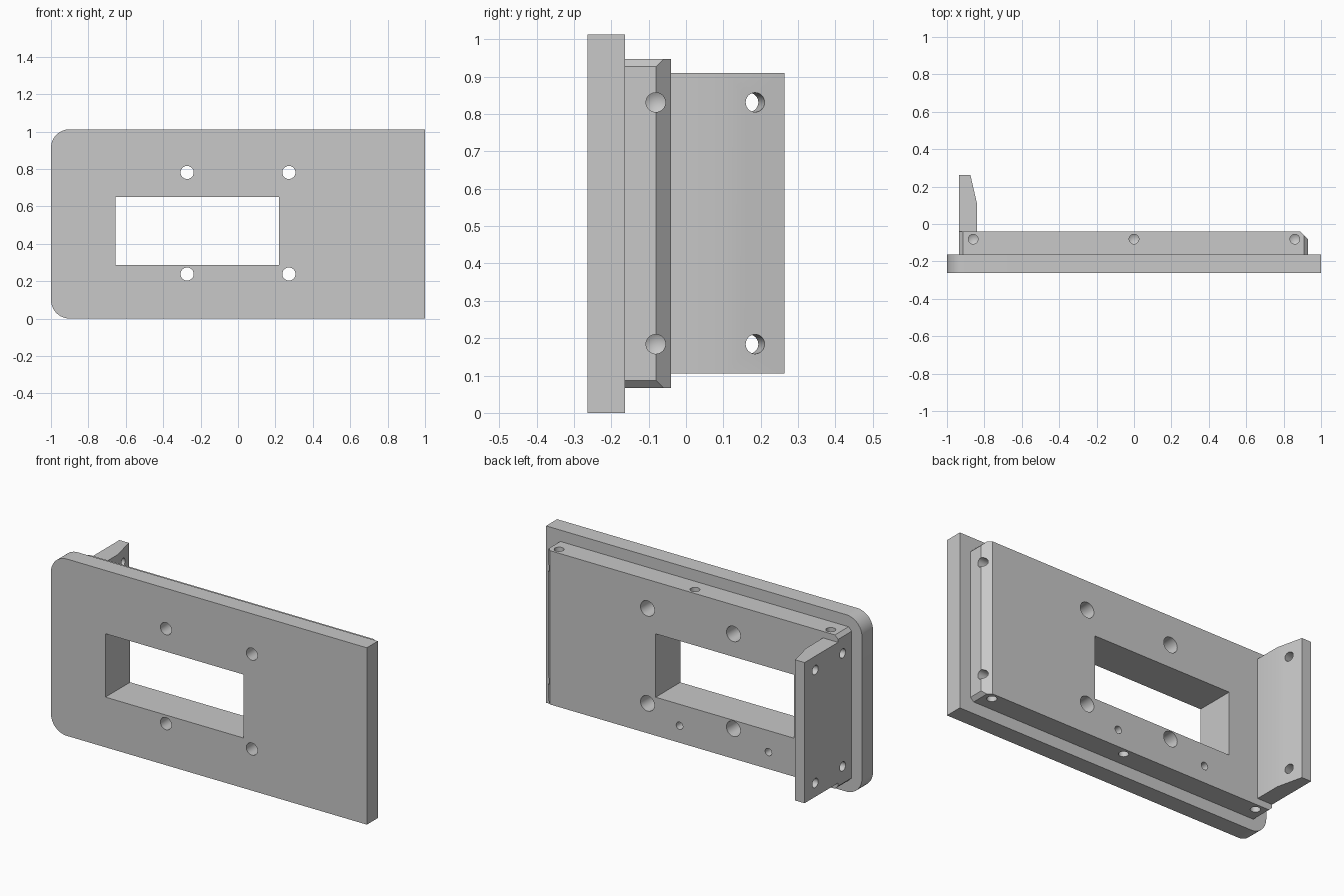
import bpy, bmesh, math
from mathutils import Vector

if "Cube" in bpy.data.objects:
    bpy.data.objects.remove(bpy.data.objects["Cube"], do_unlink=True)

grey = bpy.data.materials.new("plain grey")
grey.use_nodes = True
grey.diffuse_color = (0.58, 0.58, 0.58, 1)
grey.node_tree.nodes["Principled BSDF"].inputs["Base Color"].default_value = (0.58, 0.58, 0.58, 1)


def finish(name, bm):
    bmesh.ops.recalc_face_normals(bm, faces=bm.faces[:])
    mesh = bpy.data.meshes.new(name)
    bm.to_mesh(mesh)
    bm.free()
    mesh.materials.append(grey)
    obj = bpy.data.objects.new(name, mesh)
    bpy.context.collection.objects.link(obj)
    return obj


def prism(name, outline, lo, hi, axis):
    """Extrude an outline along y (outline in x, z) or z (outline in x, y)."""
    bm = bmesh.new()
    place = (lambda a, b: (a, lo, b)) if axis == "y" else (lambda a, b: (a, b, lo))
    face = bm.faces.new([bm.verts.new(place(a, b)) for a, b in outline])
    out = bmesh.ops.extrude_face_region(bm, geom=[face])
    shift = Vector((0, hi - lo, 0)) if axis == "y" else Vector((0, 0, hi - lo))
    bmesh.ops.translate(bm, vec=shift, verts=[v for v in out["geom"] if isinstance(v, bmesh.types.BMVert)])
    return finish(name, bm)


def rect(x0, x1, z0, z1):
    return [(x0, z0), (x1, z0), (x1, z1), (x0, z1)]


def drill(start, direction, profile):
    """Round cutter turned from (radius, depth) pairs."""
    bm = bmesh.new()
    pts = [bm.verts.new((r, 0, d)) for r, d in profile]
    edges = [bm.edges.new(pair) for pair in zip(pts, pts[1:])]
    bmesh.ops.spin(bm, geom=pts + edges, cent=(0, 0, 0), axis=(0, 0, 1),
                   angle=math.tau, steps=32, use_merge=True)
    bmesh.ops.remove_doubles(bm, verts=bm.verts[:], dist=0.0001)
    obj = finish("drill", bm)
    obj.location = start
    obj.rotation_mode = "QUATERNION"
    obj.rotation_quaternion = Vector(direction).to_track_quat("Z", "Y")
    return obj


def combine(target, tool, operation):
    mod = target.modifiers.new(operation, "BOOLEAN")
    mod.operation, mod.solver, mod.object = operation, "EXACT", tool
    tool.hide_render = True
    bpy.context.view_layer.update()
    bpy.context.view_layer.objects.active = target
    bpy.ops.object.modifier_apply(modifier=mod.name)
    bpy.data.objects.remove(tool, do_unlink=True)


# Front plate with two rounded corners on its right side
H, R = 1.012, 0.1
outline = [(1, 0), (1, H)]
for cz, begin in ((H - R, 90), (R, 180)):
    for i in range(13):
        a = math.radians(begin + i * 7.5)
        outline.append((-1 + R + R * math.cos(a), cz + R * math.sin(a)))
body = prism("mounting_plate", outline, -0.263, -0.163, "y")

# Raised block with clipped corners and a bevelled back edge
x0, x1, z0, z1, c = -0.935, 0.93, 0.067, 0.947, 0.02
block = prism("raised_block", [(x0 + c, z0), (x1 - c, z0), (x1, z0 + c), (x1, z1 - c),
                               (x1 - c, z1), (x0 + c, z1), (x0, z1 - c), (x0, z0 + c)],
              -0.2, -0.04, "y")
combine(block, prism("bevel_cutter", [(0.85, 0), (0.97, -0.12), (0.97, 0)], 0, H, "z"), "DIFFERENCE")
combine(body, block, "UNION")

# Side bracket with a tapered inner face
bracket = prism("side_bracket", [(x0, -0.1), (-0.84, -0.1), (-0.84, 0.112),
                                 (-0.875, 0.263), (x0, 0.263)], 0.105, 0.91, "z")
combine(body, bracket, "UNION")

# Window
combine(body, prism("window_cutter", rect(-0.655, 0.22, 0.287, 0.65), -0.4, 0.02, "y"), "DIFFERENCE")


def blind(r, depth):
    return [(0, -0.05), (r, -0.05), (r, depth), (0, depth + r * 0.6)]


# Tapered through holes around the window
for x in (-0.272, 0.272):
    for z in (0.238, 0.781):
        combine(body, drill((x, -0.263, z), (0, 1, 0),
                            [(0, -0.02), (0.035, -0.02), (0.035, 0), (0.044, 0.223),
                             (0.044, 0.25), (0, 0.25)]), "DIFFERENCE")

# Small blind holes in the back
for x in (0.069, -0.494):
    combine(body, drill((x, -0.04, 0.164), (0, -1, 0), blind(0.021, 0.08)), "DIFFERENCE")

# Blind holes in the top and bottom edges
for x in (-0.86, 0, 0.86):
    for z, d in ((z0, 1), (z1, -1)):
        combine(body, drill((x, -0.081, z), (0, 0, d), blind(0.026, 0.07)), "DIFFERENCE")

# Blind holes in the sides, and slanted through holes in the bracket
for z in (0.184, 0.831):
    for x, d in ((x0, 1), (x1, -1)):
        combine(body, drill((x, -0.081, z), (d, 0, 0), blind(0.026, 0.07)), "DIFFERENCE")
    combine(body, drill((-0.857, 0.185, z), (-0.974, -0.226, 0),
                        [(0, -0.1), (0.026, -0.1), (0.026, 0.15), (0, 0.15)]), "DIFFERENCE")

bpy.ops.object.select_all(action="DESELECT")
body.select_set(True)
bpy.context.view_layer.objects.active = body
bpy.ops.object.shade_smooth_by_angle(angle=math.radians(25))
